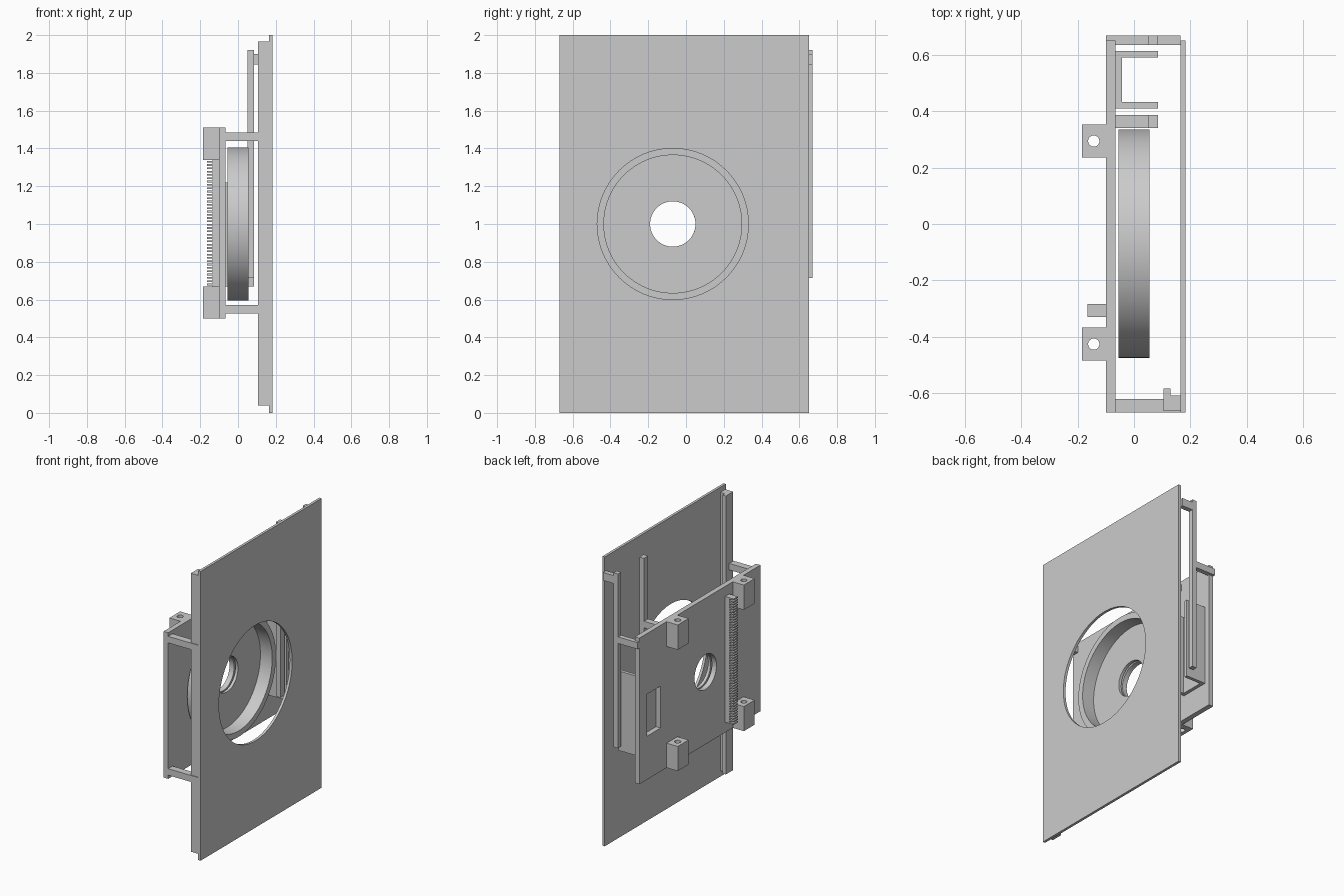
import bpy, bmesh, math

cube = bpy.data.objects.get("Cube")
if cube:
    bpy.data.objects.remove(cube, do_unlink=True)

grey = bpy.data.materials.new("plain grey")
grey.use_nodes = True
grey.diffuse_color = (0.6, 0.6, 0.6, 1)
grey.node_tree.nodes["Principled BSDF"].inputs["Base Color"].default_value = (0.6, 0.6, 0.6, 1)

made = []
CY, CZ = -0.07, 1.0          # shared axis of the dish and openings
PLATE_BACK, PLATE_FRONT = -0.10, -0.065
PANEL_BACK, PANEL_FRONT = 0.165, 0.183


def finish(name, bm):
    bmesh.ops.recalc_face_normals(bm, faces=bm.faces[:])
    mesh = bpy.data.meshes.new(name)
    bm.to_mesh(mesh)
    bm.free()
    mesh.materials.append(grey)
    obj = bpy.data.objects.new(name, mesh)
    bpy.context.collection.objects.link(obj)
    made.append(obj)
    return obj


def rect(u0, u1, v0, v1):
    return [(u0, v0), (u1, v0), (u1, v1), (u0, v1)]


def circle(u, v, r, n=72):
    return [(u + r * math.cos(math.tau * i / n), v + r * math.sin(math.tau * i / n))
            for i in range(n)]


def prism(name, loops, axis, lo, hi):
    """Extrude an outline, with optional hole loops, along x or z."""
    bm = bmesh.new()

    def place(p, t):
        return (t, p[0], p[1]) if axis == "x" else (p[0], p[1], t)

    rims = []
    for t in (lo, hi):
        edges, rim = [], []
        for loop in loops:
            vs = [bm.verts.new(place(p, t)) for p in loop]
            edges += [bm.edges.new((vs[i - 1], vs[i])) for i in range(len(vs))]
            rim.append(vs)
        bmesh.ops.triangle_fill(bm, edges=edges, use_beauty=True)
        rims.append(rim)
    for a, b in zip(*rims):
        for i in range(len(a)):
            bm.faces.new((a[i - 1], a[i], b[i], b[i - 1]))
    return finish(name, bm)


def box(name, x0, x1, y0, y1, z0, z1):
    return prism(name, [rect(x0, x1, y0, y1)], "z", z0, z1)


# Large face panel with a round opening
prism("face_panel", [rect(-0.67, 0.652, 0, 2), circle(CY, CZ, 0.4, 96)],
      "x", PANEL_BACK, PANEL_FRONT)

# Back plate with the axle hole and a rectangular window
prism("back_plate", [rect(-0.67, 0.652, 0.5, 1.51), circle(CY, CZ, 0.12),
                     rect(0.42, 0.57, 0.8, 1.09)], "x", PLATE_BACK, PLATE_FRONT)

# Round dish: lathe a closed section about the x axis
section = [(-0.055, 0.12), (-0.055, 0.406), (0.055, 0.406),
           (0.055, 0.365), (-0.035, 0.365), (-0.035, 0.12)]
bm = bmesh.new()
STEPS = 96
rings = []
for i in range(STEPS):
    a = math.tau * i / STEPS
    rings.append([bm.verts.new((x, CY + r * math.cos(a), CZ + r * math.sin(a)))
                  for x, r in section])
for i in range(STEPS):
    p, q = rings[i - 1], rings[i]
    for j in range(len(section)):
        bm.faces.new((p[j - 1], p[j], q[j], q[j - 1]))
finish("round_dish", bm)

# Full height rail with a hooked lip
prism("hooked_rail", [[(0.165, -0.665), (0.165, -0.61), (0.13, -0.61), (0.13, -0.585),
                       (0.105, -0.585), (0.105, -0.665)]], "z", 0.04, 1.965)

# Bars joining the plate to the panel
for name, z in (("lower_bar", 0.525), ("upper_bar", 1.44)):
    box(name, PLATE_FRONT, PANEL_BACK, -0.67, -0.622, z, z + 0.045)

# Two upright guide rails, each carried by a bar from the plate
for name, y0, y1 in (("outer", 0.637, 0.67), ("inner", 0.342, 0.387)):
    box(name + "_guide_rail", 0.05, 0.085, y0, y1, 0.715, 1.92)
    box(name + "_guide_bar", PLATE_FRONT, 0.05, y0, y1, 1.44, 1.485)
box("outer_plate_tab", PLATE_BACK, PLATE_FRONT, 0.652, 0.67, 1.44, 1.485)
box("outer_panel_tab", 0.085, PANEL_BACK, 0.637, 0.67, 1.845, 1.9)

# Channel behind the window
prism("window_channel", [[(PLATE_FRONT, 0.41), (0.085, 0.41), (0.085, 0.433), (-0.042, 0.433),
                          (-0.042, 0.592), (0.085, 0.592), (0.085, 0.615),
                          (PLATE_FRONT, 0.615)]], "z", 0.67, 1.22)

# Four drilled mounting blocks
for side, y in (("left", 0.295), ("right", -0.427)):
    for level, z0, z1 in (("lower", 0.5, 0.67), ("upper", 1.338, 1.51)):
        prism(f"{level}_{side}_mounting_block",
              [rect(-0.185, PLATE_BACK, y - 0.059, y + 0.059),
               circle(-0.143, y, 0.02, 32)], "z", z0, z1)

# Toothed rack: a strip with evenly spaced teeth in one side profile
TEETH, Z0, Z1 = 50, 0.57, 1.44
pitch = (Z1 - Z0) / (TEETH - 0.5)
box("rack_strip", -0.135, PLATE_BACK, -0.33, -0.285, Z0, Z1)
for i in range(TEETH):
    z = Z0 + i * pitch
    box(f"rack_tooth_{i + 1}", -0.165, -0.135, -0.33, -0.285, z, z + pitch / 2)

# Smooth round walls while keeping hard edges
bpy.ops.object.select_all(action="DESELECT")
for obj in made:
    obj.select_set(True)
bpy.context.view_layer.objects.active = made[0]
bpy.ops.object.shade_smooth_by_angle(angle=math.radians(30))
